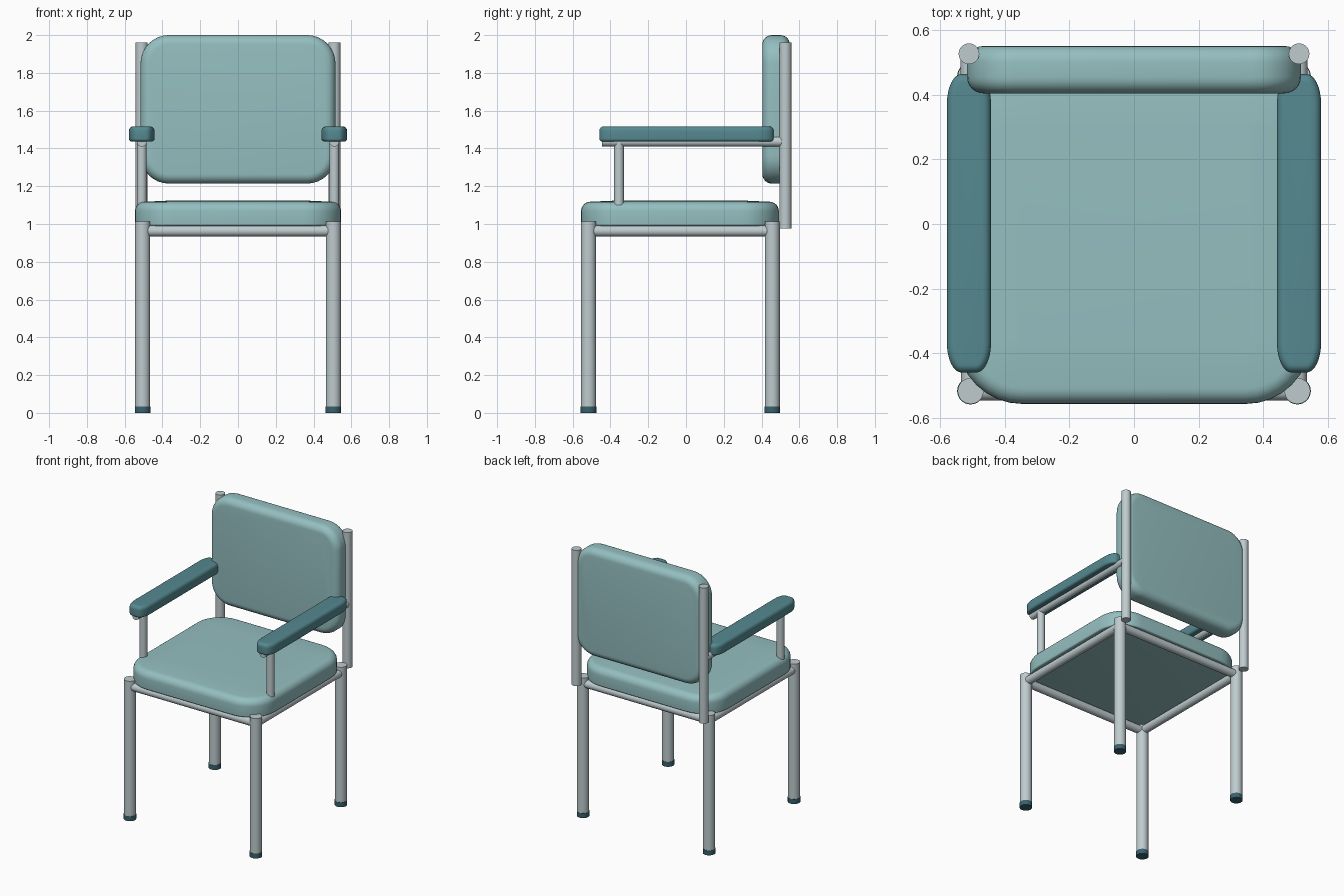
import bpy, bmesh, math
from mathutils import Vector, Matrix

if "Cube" in bpy.data.objects:
    bpy.data.objects.remove(bpy.data.objects["Cube"])


def material(name, rgb):
    m = bpy.data.materials.new(name)
    m.diffuse_color = (*rgb, 1)
    m.use_nodes = True
    m.node_tree.nodes["Principled BSDF"].inputs["Base Color"].default_value = m.diffuse_color
    return m


PAD = material("pad_teal", (0.30, 0.52, 0.53))
ARM = material("arm_teal", (0.09, 0.25, 0.28))
FOOT = material("foot_dark", (0.04, 0.12, 0.15))
METAL = material("tube_metal", (0.52, 0.60, 0.62))


def finish(bm, name, mat):
    bmesh.ops.recalc_face_normals(bm, faces=bm.faces)
    me = bpy.data.meshes.new(name)
    bm.to_mesh(me)
    bm.free()
    ob = bpy.data.objects.new(name, me)
    bpy.context.collection.objects.link(ob)
    me.materials.append(mat)
    bpy.ops.object.select_all(action='DESELECT')
    ob.select_set(True)
    bpy.context.view_layer.objects.active = ob
    bpy.ops.object.shade_smooth_by_angle(angle=math.radians(35))
    return ob


def tube(name, a, b, r, mat=METAL):
    a, b = Vector(a), Vector(b)
    d = b - a
    rot = d.to_track_quat('Z', 'Y').to_matrix().to_4x4()
    bm = bmesh.new()
    bmesh.ops.create_cone(bm, cap_ends=True, segments=32, radius1=r, radius2=r,
                          depth=d.length, matrix=Matrix.Translation((a + b) / 2) @ rot)
    return finish(bm, name, mat)


def cushion(name, centre, hx, hy, rx, ry, thick, e_low, e_top, mat, upright=False, crown=0.0):
    """Rounded-rectangle pad with rounded lower and upper edges."""
    steps, n, h = 6, 8, thick / 2
    arc = [i / steps * math.pi / 2 for i in range(steps + 1)]
    prof = [(e_low * (1 - math.sin(t)), -h + e_low * (1 - math.cos(t))) for t in arc]
    top = h - crown
    prof += [(e_top * (1 - math.cos(t)), top - e_top * (1 - math.sin(t))) for t in arc]
    if crown:
        prof.append((min(hx, hy) * 0.35, h))
    bm = bmesh.new()
    rings = []
    for inset, z in prof:
        ax, ay = max(rx - inset, 0.012), max(ry - inset, 0.012)
        ring = []
        for q in range(4):
            sx, sy = ((1, 1), (-1, 1), (-1, -1), (1, -1))[q]
            for i in range(n + 1):
                t = (q + i / n) * math.pi / 2
                ring.append(bm.verts.new((sx * (hx - inset - ax) + ax * math.cos(t),
                                          sy * (hy - inset - ay) + ay * math.sin(t), z)))
        rings.append(ring)
    for lo, hi in zip(rings, rings[1:]):
        for i in range(len(lo)):
            j = (i + 1) % len(lo)
            bm.faces.new((lo[i], lo[j], hi[j], hi[i]))
    bm.faces.new(rings[0][::-1])
    bm.faces.new(rings[-1])
    if upright:
        bm.transform(Matrix.Rotation(math.pi / 2, 4, 'X'))
    bm.transform(Matrix.Translation(centre))
    return finish(bm, name, mat)


X, YF, YB, ZR = 0.505, -0.516, 0.457, 0.963

# Upholstery
cushion("seat", (0, -0.032, 1.057), 0.546, 0.524, 0.2, 0.2, 0.134, 0.01, 0.05, PAD, crown=0.006)
cushion("backrest", (0, 0.477, 1.607), 0.516, 0.393, 0.15, 0.15, 0.146, 0.05, 0.05, PAD, upright=True)

# Rails across the front and back
tube("front_rail", (-X, YF, ZR), (X, YF, ZR), 0.029)
tube("back_rail", (-X, YB, ZR), (X, YB, ZR), 0.029)

for s, side in ((-1, "left"), (1, "right")):
    x, xp = s * X, s * 0.51
    # Legs with feet
    for y, end in ((YF, "front"), (YB, "back")):
        tube(f"{end}_leg_{side}", (x, y, 0.03), (x, y, 1.013), 0.04)
        tube(f"{end}_foot_{side}", (x, y, 0), (x, y, 0.035), 0.0415, FOOT)
    tube(f"side_rail_{side}", (x, YF, ZR), (x, YB, ZR), 0.029)
    # Back upright and armrest frame
    tube(f"back_upright_{side}", (xp, 0.526, 0.977), (xp, 0.526, 1.96), 0.032)
    tube(f"arm_tube_{side}", (xp, -0.445, 1.436), (xp, 0.526, 1.436), 0.026)
    tube(f"arm_support_{side}", (xp, -0.355, 1.1), (xp, -0.355, 1.436), 0.026)
    # Armrest pad
    cushion(f"armrest_{side}", (xp, 0.002, 1.477), 0.068, 0.461, 0.045, 0.09,
            0.08, 0.015, 0.025, ARM)
